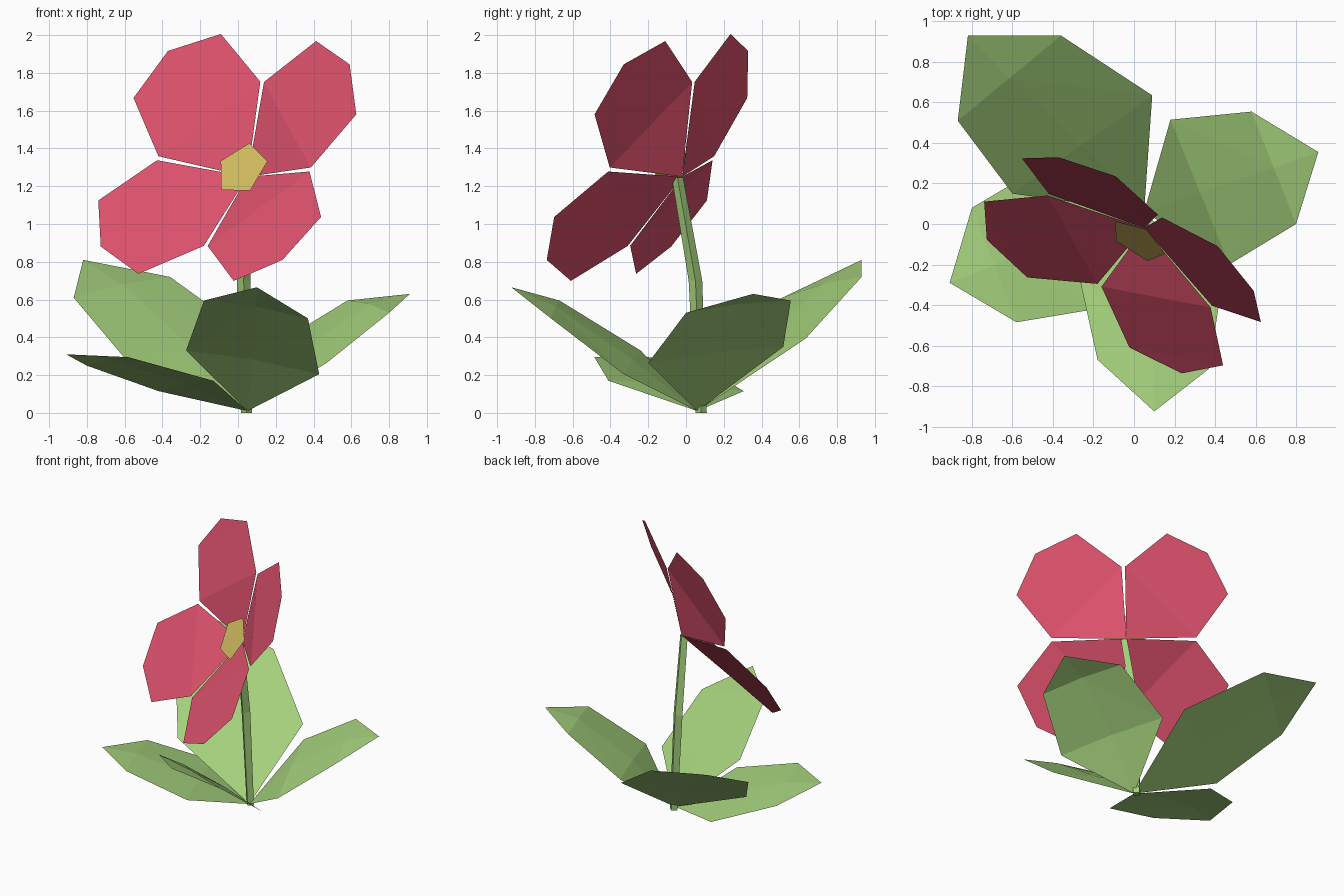
import bpy, bmesh, math
from mathutils import Vector, Matrix

if "Cube" in bpy.data.objects:
    bpy.data.objects.remove(bpy.data.objects["Cube"])


def material(name, rgb):
    m = bpy.data.materials.new(name)
    m.diffuse_color = (*rgb, 1)
    m.use_nodes = True
    m.node_tree.nodes["Principled BSDF"].inputs["Base Color"].default_value = m.diffuse_color
    return m


PINK = material("petal_pink", (0.72, 0.083, 0.15))
GREEN = material("leaf_green", (0.37, 0.63, 0.20))
YELLOW = material("centre_yellow", (0.66, 0.52, 0.12))


def make(name, verts, faces, mat):
    me = bpy.data.meshes.new(name)
    me.from_pydata([tuple(v) for v in verts], [], faces)
    me.materials.append(mat)
    ob = bpy.data.objects.new(name, me)
    bpy.context.collection.objects.link(ob)
    return ob


def blade(name, base, left, tip, right, fold, mat):
    """Folded sheet: base, two points per side, tip and a midrib."""
    base, tip = Vector(base), Vector(tip)
    l1, l2 = map(Vector, left)
    r1, r2 = map(Vector, right)
    fold = Vector(fold)
    m1, m2 = (l1 + r1) / 2 + fold, (l2 + r2) / 2 + fold
    make(name, [base, l1, l2, tip, r2, r1, m1, m2],
         [(0, 6, 1), (0, 5, 6), (1, 6, 7), (1, 7, 2), (5, 4, 7), (5, 7, 6),
          (2, 7, 3), (7, 4, 3)], mat)


# Flower head frame: the bloom faces forward, up and a little left
heart = Vector((0.05, -0.02, 1.25))
axis = Vector((-0.48, -0.75, 0.46)).normalized()
out0 = Vector((-0.302, 0.534, 0.552))
out0 = (out0 - axis * out0.dot(axis)).normalized()

# Four identical petals around the axis
for i in range(4):
    out = Matrix.Rotation(i * math.pi / 2, 3, axis) @ out0
    side = axis.cross(out)
    P = lambda a, b, h: heart + out * a + side * b + axis * h
    blade(f"petal_{i + 1}", heart,
          [P(0.355, 0.338, 0.149), P(0.723, 0.29, 0.223)], P(0.826, 0, 0.246),
          [P(0.355, -0.338, 0.149), P(0.723, -0.29, 0.223)],
          (0, 0, 0), PINK)

# Five-sided flower centre
c = Vector((0.02, -0.085, 1.29))
d = Vector((0.04, 0.06, 0.14))
d = (d - axis * d.dot(axis)).normalized() * 0.155
make("flower_centre", [c + Matrix.Rotation(k * math.tau / 5, 3, axis) @ d for k in range(5)],
     [tuple(range(5))], YELLOW)

# Leaves: two points on each side plus the tip
root = (0.05, 0.06, 0.01)
up = (0, 0, 0.015)
blade("leaf_back_left", root, [(0.09, 0.635, 0.395), (-0.36, 0.93, 0.72)], (-0.82, 0.93, 0.81),
      [(-0.60, 0.15, 0.29), (-0.87, 0.51, 0.61)], up, GREEN)
blade("leaf_back_right", root, [(0.47, -0.20, 0.265), (0.80, 0.0, 0.53)], (0.91, 0.355, 0.63),
      [(0.18, 0.515, 0.35), (0.58, 0.555, 0.595)], up, GREEN)
blade("leaf_front", root, [(-0.275, -0.24, 0.33), (-0.18, -0.67, 0.595)], (0.10, -0.925, 0.665),
      [(0.43, -0.33, 0.205), (0.37, -0.715, 0.50)], up, GREEN)
blade("leaf_left", root, [(-0.42, 0.305, 0.115), (-0.80, 0.08, 0.25)], (-0.91, -0.29, 0.31),
      [(-0.13, -0.41, 0.17), (-0.58, -0.485, 0.295)], up, GREEN)

# Bent four-sided stem
path = [((0.045, 0.08, 0.0), 0.03), ((0.03, 0.05, 0.70), 0.036), ((0.048, -0.045, 1.245), 0.03)]
verts = [Vector(p) + Vector((math.cos(a), math.sin(a), 0)) * r
         for p, r in path for a in (k * math.pi / 2 for k in range(4))]
faces = [(4 * s + k, 4 * s + (k + 1) % 4, 4 * s + 4 + (k + 1) % 4, 4 * s + 4 + k)
         for s in range(2) for k in range(4)]
make("stem", verts, faces + [(3, 2, 1, 0), (8, 9, 10, 11)], GREEN)
